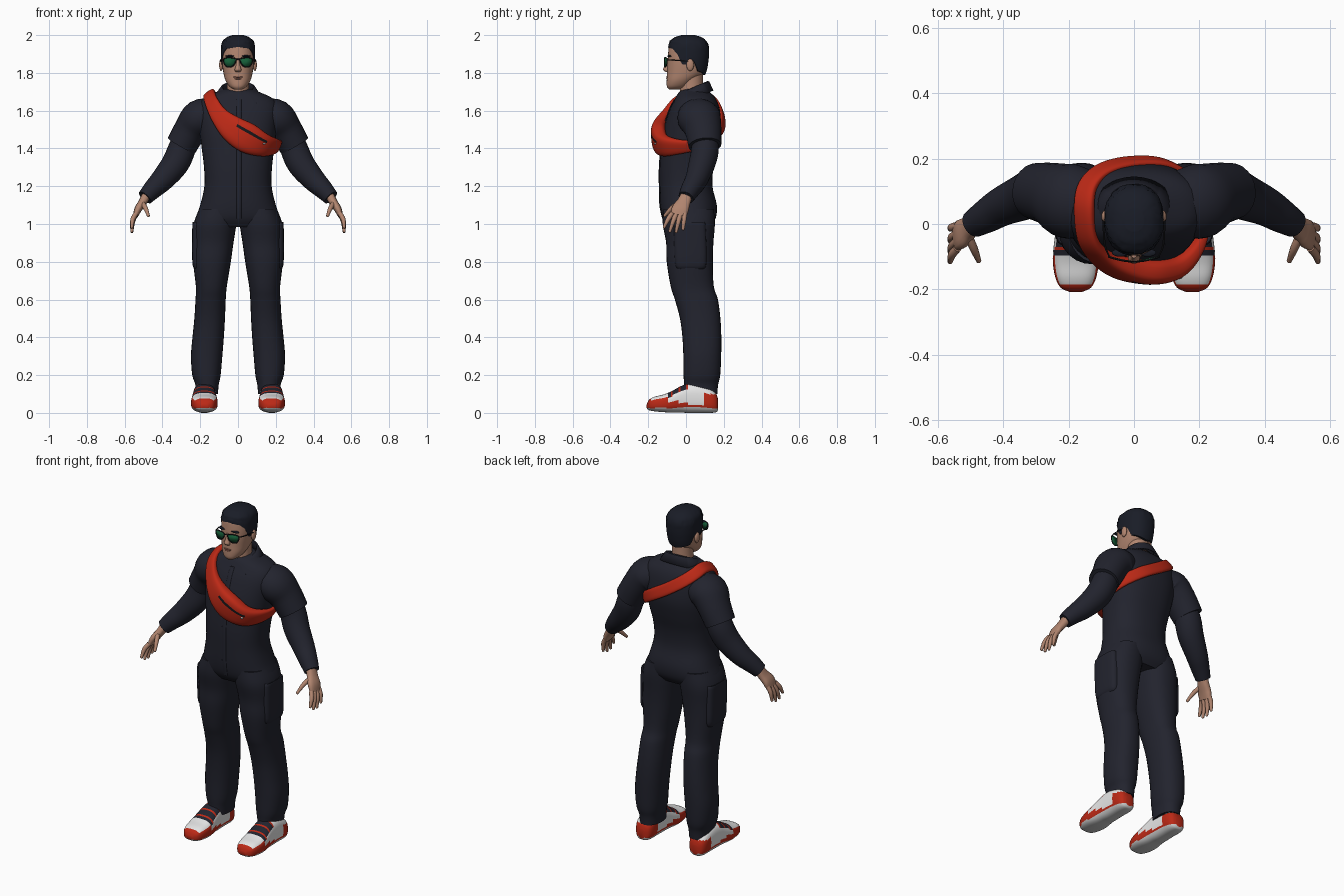
import bpy, bmesh, math, random
from mathutils import Vector

if "Cube" in bpy.data.objects:
    bpy.data.objects.remove(bpy.data.objects["Cube"])

random.seed(4)
X, Y, Z = Vector((1, 0, 0)), Vector((0, 1, 0)), Vector((0, 0, 1))


def mat(name, r, g, b):
    m = bpy.data.materials.new(name)
    m.diffuse_color = (r, g, b, 1)
    m.use_nodes = True
    m.node_tree.nodes["Principled BSDF"].inputs["Base Color"].default_value = m.diffuse_color
    return m


NAVY = mat("navy cloth", 0.016, 0.017, 0.027)
HAIR = mat("dark hair", 0.010, 0.012, 0.020)
SKIN = mat("skin", 0.44, 0.235, 0.16)
LIP = mat("lips", 0.28, 0.11, 0.08)
RED = mat("red", 0.50, 0.022, 0.008)
WHITE = mat("white", 0.78, 0.78, 0.78)
SOLE = mat("sole grey", 0.60, 0.60, 0.60)
GREEN = mat("green lens", 0.008, 0.11, 0.04)
BLACK = mat("black", 0.008, 0.008, 0.010)


def finish(name, bm, mats, rule=None, angle=50):
    """Turn a bmesh into a smooth object, colouring faces by an optional rule."""
    bmesh.ops.recalc_face_normals(bm, faces=bm.faces)
    bm.normal_update()
    if rule:
        for f in bm.faces:
            f.material_index = rule(f)
    me = bpy.data.meshes.new(name)
    bm.to_mesh(me)
    bm.free()
    ob = bpy.data.objects.new(name, me)
    bpy.context.collection.objects.link(ob)
    for m in mats:
        me.materials.append(m)
    bpy.ops.object.select_all(action='DESELECT')
    ob.select_set(True)
    bpy.context.view_layer.objects.active = ob
    bpy.ops.object.shade_smooth_by_angle(angle=math.radians(angle))
    return ob


def spline(rows, sub, closed):
    """Catmull-Rom interpolation of every column in rows."""
    n, out = len(rows), []
    get = (lambda i: rows[i % n]) if closed else (lambda i: rows[max(0, min(n - 1, i))])
    for i in range(n if closed else n - 1):
        a, b, c, d = get(i - 1), get(i), get(i + 1), get(i + 2)
        for k in range(sub):
            t = k / sub
            out.append([0.5 * (2 * q + (r - p) * t + (2 * p - 5 * q + 4 * r - s) * t * t
                               + (3 * q - p - 3 * r + s) * t ** 3) for p, q, r, s in zip(a, b, c, d)])
    return out if closed else out + [list(rows[-1])]


def oval(a, e):
    f = lambda v: math.copysign(abs(v) ** (2 / e), v)
    return f(math.cos(a)), f(math.sin(a))


def along_y(p, t):
    n = (Y - t * Y.dot(t)).normalized()
    return t.cross(n), n


def flat(p, t):
    return X, Y


def tube(name, rows, mats, seg=24, e=2.0, frame=along_y, closed=False, sub=4, side=1, rule=None):
    """Loft ovals through rows of (x, y, z, radius_a, radius_b)."""
    pts = spline(rows, sub, closed)
    n, bm, rings = len(pts), bmesh.new(), []
    for i, r in enumerate(pts):
        p = Vector(r[:3])
        j, k = (i + 1, i - 1) if closed else (min(i + 1, n - 1), max(i - 1, 0))
        t = (Vector(pts[j % n][:3]) - Vector(pts[k][:3])).normalized()
        u, v = frame(p, t)
        ring = []
        for s in range(seg):
            c, d = oval(2 * math.pi * s / seg, e)
            q = p + u * r[3] * c + v * r[4] * d
            ring.append(bm.verts.new((q.x * side, q.y, q.z)))
        rings.append(ring)
    tag = bm.faces.layers.int.new("strip")
    for i in range(n if closed else n - 1):
        a, b = rings[i], rings[(i + 1) % n]
        for s in range(seg):
            f = bm.faces.new((a[s], a[(s + 1) % seg], b[(s + 1) % seg], b[s]))
            f[tag] = s
    if not closed:
        bm.faces.new(rings[0])
        bm.faces.new(rings[-1])
    return finish(name, bm, mats, (lambda f: rule(f, f[tag])) if rule else None)


def ball(name, loc, size, m):
    bm = bmesh.new()
    bmesh.ops.create_uvsphere(bm, u_segments=16, v_segments=10, radius=1)
    for v in bm.verts:
        v.co = Vector(loc) + Vector([c * s for c, s in zip(v.co, size)])
    return finish(name, bm, [m])


def lift(rows):
    """(z, cy, rx, ry) rows to loft rows centred on x = 0."""
    return [(0, cy, z, rx, ry) for z, cy, rx, ry in rows]


# Overalls: torso, front placket, legs, cargo pockets
TORSO = [(1.715, .05, .075, .05), (1.70, .045, .11, .08), (1.66, .05, .19, .11), (1.60, .045, .215, .135),
         (1.50, .035, .205, .155), (1.40, .02, .192, .152), (1.30, .003, .18, .143), (1.20, 0, .178, .14),
         (1.10, .013, .20, .15), (1.03, .017, .222, .14), (.985, .017, .20, .11)]
tube("torso", lift(TORSO), [NAVY], 40, 2.4, flat)
tube("placket", [(.005, cy - ry, z, .013, .004) for z, cy, rx, ry in TORSO[2:-1]], [NAVY], 8, 3, flat)
LEG = [(.105, .015, 1.08, .10, .135), (.122, .015, 1.0, .113, .138), (.131, .02, .9, .107, .125),
       (.138, .02, .8, .10, .122), (.141, .033, .67, .082, .114), (.145, .055, .6, .08, .114),
       (.15, .075, .5, .081, .107), (.158, .084, .4, .083, .103), (.166, .086, .3, .083, .10),
       (.167, .084, .2, .075, .097), (.164, .08, .15, .062, .09), (.164, .078, .10, .058, .088)]
POCKET = [(.20, .02, 1.005, .038, .075), (.202, .02, .99, .04, .085), (.202, .025, .80, .04, .085),
          (.195, .025, .76, .034, .07)]

# Sleeves, hands
SLEEVE = [(.13, .06, 1.58, .085, .10), (.20, .07, 1.56, .10, .115), (.25, .09, 1.50, .088, .098),
          (.30, .10, 1.415, .083, .087)]
FOREARM = [(.275, .097, 1.46, .068, .07), (.30, .10, 1.39, .073, .073), (.335, .083, 1.315, .072, .07),
           (.40, .055, 1.235, .062, .06), (.45, .025, 1.185, .052, .052), (.492, 0, 1.14, .042, .042)]
PALM = [(.48, .006, 1.16, .025, .03), (.505, -.012, 1.115, .022, .036), (.528, -.03, 1.08, .02, .045),
        (.542, -.04, 1.045, .014, .042)]
THUMB = [(.51, -.03, 1.115), (.49, -.075, 1.085), (.475, -.112, 1.045)]
TIPS = [(-.074, -.115, .985), (-.051, -.085, .963), (-.028, -.052, .96), (-.006, -.015, .975)]


def digit(name, path, s):
    r = [.013, .0125, .008]
    tube(name, [(*p, q, q) for p, q in zip(path, r)], [SKIN], 10, side=s)
    ball(name + "_tip", (path[-1][0] * s, *path[-1][1:]), (.008, .008, .009), SKIN)


# Shoes: (y, low z, high z, half width)
SHOE = [(-.208, .025, .045, .018), (-.195, .014, .07, .046), (-.165, .008, .086, .062), (-.12, .004, .097, .07),
        (-.08, .002, .113, .069), (-.03, .002, .14, .063), (.01, 0, .155, .06), (.07, 0, .155, .058),
        (.13, 0, .13, .055), (.16, .004, .10, .042), (.17, .015, .07, .02)]
# slots: 0 red, 1 white, 2 sole, 3 navy


def shoe_rule(f, strip):
    c, n = f.calc_center_median(), f.normal
    if c.z < .026:
        return 2
    if c.y < -.095:
        return 1 if n.z > .55 and c.y > -.185 else 0
    if c.y < .01:
        if n.z > .4:
            return 0 if c.y > -.08 and int((c.y + .1) / .014) % 3 == 1 else 3
        return 0 if c.z < .06 else 1
    if c.y < .10:
        return 1 if c.z > .04 else 0
    return 0 if c.z < .10 else 1


for s, tag in ((-1, "right"), (1, "left")):
    tube(tag + "_leg", LEG, [NAVY], 28, 2.3, flat, side=s)
    tube(tag + "_pocket", POCKET, [NAVY], 20, 4, flat, side=s)
    tube(tag + "_short_sleeve", SLEEVE, [NAVY], 24, side=s)
    tube(tag + "_forearm", FOREARM, [NAVY], 24, side=s)
    tube(tag + "_palm", PALM, [SKIN], 16, 2.5, side=s)
    digit(tag + "_thumb", THUMB, s)
    for i, (y0, y1, z1) in enumerate(TIPS):
        digit(f"{tag}_finger_{i}", [(.54, y0, 1.055), (.557, (y0 + y1) / 2, (1.065 + z1) / 2), (.562, y1, z1)], s)
    tube(tag + "_shoe", [(.178, y, (a + b) / 2, w, (b - a) / 2) for y, a, b, w in SHOE],
         [RED, WHITE, SOLE, NAVY], 36, 2.8, lambda p, t: (X, Z), sub=5, side=s, rule=shoe_rule)

# Neck and head
tube("neck", lift([(1.62, .04, .07, .06), (1.70, .03, .06, .062), (1.75, .03, .058, .06), (1.81, .03, .06, .06)]),
     [SKIN], 24, 2, flat)
tube("head", lift([(1.712, -.06, .022, .03), (1.728, -.047, .046, .054), (1.76, -.028, .066, .074),
                   (1.80, -.003, .077, .097), (1.85, .005, .084, .103), (1.90, .01, .086, .105),
                   (1.95, .01, .079, .097), (1.975, .012, .058, .075), (1.985, .012, .02, .03)]),
     [SKIN], 36, 2.25, flat)
tube("nose", lift([(1.872, -.094, .008, .01), (1.84, -.1, .011, .013), (1.817, -.104, .018, .018),
                   (1.805, -.096, .014, .012)]), [SKIN], 14, 2, flat)
ball("upper_lip", (0, -.094, 1.778), (.026, .012, .005), LIP)
ball("lower_lip", (0, -.094, 1.769), (.021, .012, .005), LIP)
ball("chin_tuft", (0, -.092, 1.749), (.007, .01, .007), HAIR)
ball("chin", (0, -.082, 1.735), (.028, .02, .018), SKIN)

# Hair cap with a hairline that follows the face
LINE = [(0, 1.937), (.7, 1.928), (1.05, 1.90), (1.3, 1.845), (1.6, 1.845), (1.8, 1.865), (2.1, 1.81), (3.2, 1.787)]
CAP = [(1.78, 0, .078, .098), (1.82, .007, .085, .106), (1.88, .013, .091, .108), (1.94, .014, .091, .108),
       (1.97, .012, .082, .097), (1.99, .012, .058, .07), (2.0, .012, .03, .035)]


def lerp(table, v):
    for a, b in zip(table, table[1:]):
        if v <= b[0]:
            k = (v - a[0]) / (b[0] - a[0])
            return [p + (q - p) * k for p, q in zip(a[1:], b[1:])]
    return table[-1][1:]


bm, rings, N = bmesh.new(), [], 56
for k in range(-1, 15):
    ring = []
    for j in range(N):
        a = 2 * math.pi * j / N
        low = lerp(LINE, min(a, 2 * math.pi - a))[0]
        z = low + (2.0 - low) * math.sin(max(k, 0) / 14 * math.pi / 2)
        cy, rx, ry = lerp(CAP, z)
        c, d = oval(a, 2.25)
        g = .86 if k < 0 else 1 + (random.uniform(-.025, .025) if z > 1.93 else 0)
        ring.append(bm.verts.new((rx * d * g, cy - ry * c * g, z)))
    rings.append(ring)
for a, b in zip(rings, rings[1:]):
    for j in range(N):
        bm.faces.new((a[j], a[(j + 1) % N], b[(j + 1) % N], b[j]))
bm.faces.new(rings[-1])
finish("hair", bm, [HAIR])

# Ears, brows, sunglasses
LENS = [(.012, 1.874), (.045, 1.881), (.073, 1.876), (.076, 1.857), (.062, 1.834), (.036, 1.832), (.018, 1.848)]
for s, tag in ((-1, "right"), (1, "left")):
    ball(tag + "_ear", (.089 * s, .022, 1.842), (.011, .02, .032), SKIN)
    ball(tag + "_brow", (.042 * s, -.088, 1.889), (.026, .012, .005), HAIR)
    rim = [(x, -.115 + 2.5 * x * x, z, .003, .003) for x, z in LENS]
    bm = bmesh.new()
    bm.faces.new([bm.verts.new((r[0] * s, r[1], r[2])) for r in spline(rim, 4, True)])
    finish(tag + "_lens", bm, [GREEN]).modifiers.new("thickness", 'SOLIDIFY').thickness = .003
    tube(tag + "_rim", rim, [BLACK], 6, closed=True, side=s)
    tube(tag + "_temple", [(.075, -.10, 1.869, .003, .003), (.09, -.06, 1.867, .003, .003),
                           (.094, .03, 1.86, .003, .003)], [BLACK], 6, frame=lambda p, t: (X, Z), side=s)
tube("bridge", [(-.014, -.115, 1.872, .003, .003), (.014, -.115, 1.872, .003, .003)], [BLACK], 6)

# Open shirt collar: inner edge, fold, outer flap with points in front
bm, rows = bmesh.new(), []
for gap, rad, drop in ((.3, .066, .04), (.3, .074, 0), (.32, .083, .002), (.7, .105, .062)):
    row = []
    for j in range(41):
        a = gap + (2 * math.pi - 2 * gap) * j / 40
        front = (1 + math.cos(a)) / 2
        r = rad + (.035 * front if gap > .5 else 0)
        z = 1.692 + .065 * (1 - front) - drop + (.012 * (1 - front) if gap > .5 else 0)
        row.append(bm.verts.new((r * math.sin(a) * 1.1, .04 - r * math.cos(a), z)))
    rows.append(row)
for a, b in zip(rows, rows[1:]):
    for j in range(40):
        bm.faces.new((a[j], a[j + 1], b[j + 1], b[j]))
finish("collar", bm, [NAVY]).modifiers.new("thickness", 'SOLIDIFY').thickness = .007

# Cross-body bag: one loop that swells into the pouch on the chest
BAG = [(-.152, .05, 1.688, .034, .016), (-.142, -.045, 1.65, .036, .016), (-.10, -.10, 1.575, .047, .024),
       (-.03, -.133, 1.505, .07, .038), (.05, -.142, 1.455, .08, .042), (.13, -.122, 1.42, .063, .036),
       (.19, -.06, 1.41, .045, .022), (.212, .03, 1.415, .032, .013), (.185, .125, 1.45, .032, .013),
       (.10, .183, 1.51, .034, .013), (0, .19, 1.57, .034, .013), (-.09, .168, 1.63, .034, .013),
       (-.14, .12, 1.672, .034, .014)]


def outward(p, t):
    n = Vector((p.x * .7, p.y - .04, (p.z - 1.5) * .8))
    n = (n - t * n.dot(t)).normalized()
    return t.cross(n), n


def zip_rule(f, strip):
    c = f.calc_center_median()
    return 1 if strip == 9 and c.y < 0 and 0 < c.x < .15 else 0


tube("crossbody_bag", BAG, [RED, BLACK], 32, 3, outward, True, 6, rule=zip_rule)
ball("zip_puller", (.14, -.163, 1.425), (.008, .006, .005), SOLE)
